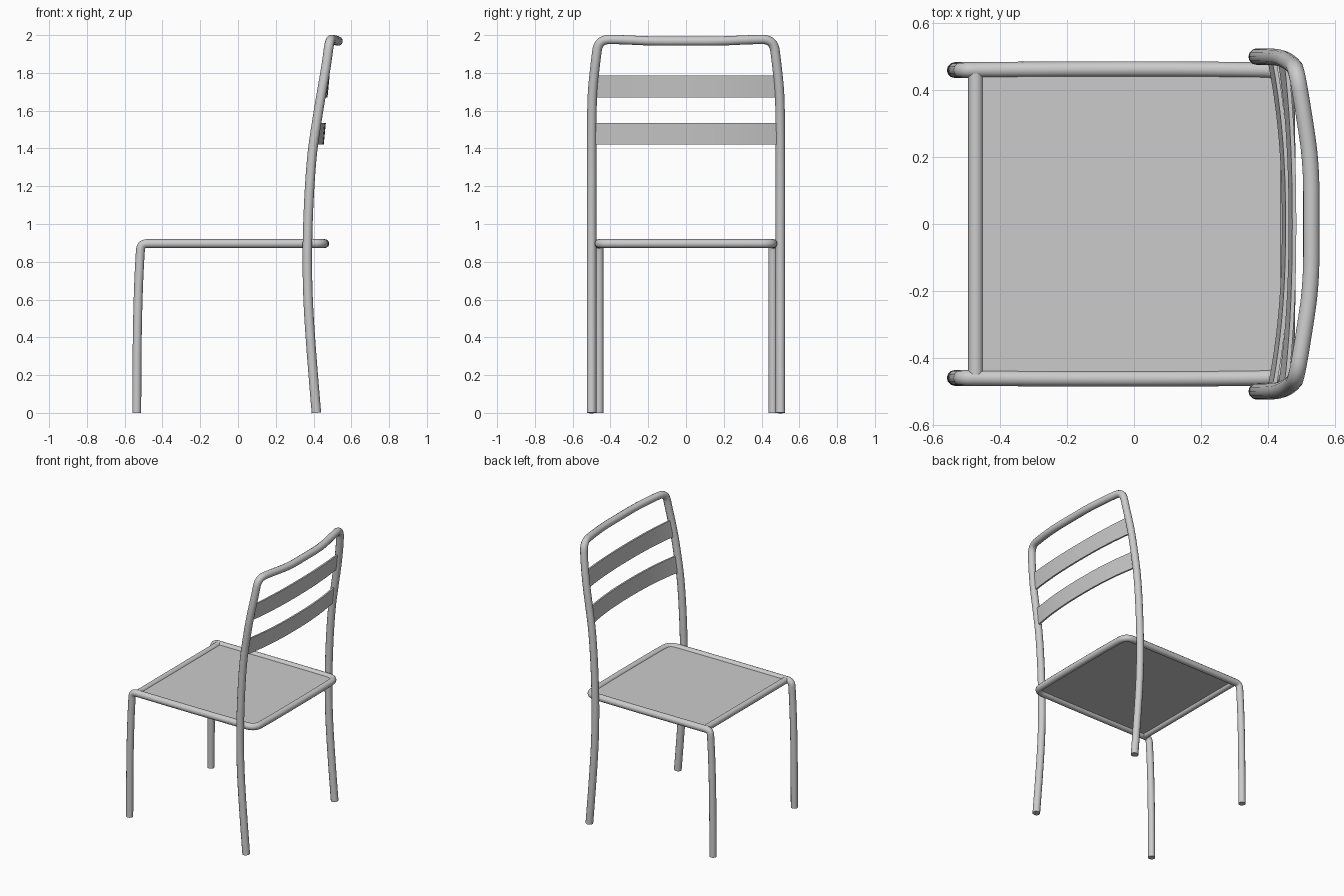
import bpy, bmesh

if "Cube" in bpy.data.objects:
    bpy.data.objects.remove(bpy.data.objects["Cube"])


def finish(obj, angle=0.7):
    bpy.ops.object.select_all(action='DESELECT')
    obj.select_set(True)
    bpy.context.view_layer.objects.active = obj
    if obj.type == 'CURVE':
        bpy.ops.object.convert(target='MESH')
    bpy.ops.object.shade_smooth_by_angle(angle=angle)


def tube(name, points, radius):
    """Round tube along a quadratic NURBS control path."""
    cu = bpy.data.curves.new(name, 'CURVE')
    cu.dimensions = '3D'
    cu.bevel_depth = radius
    cu.bevel_resolution = 4
    cu.use_fill_caps = True
    sp = cu.splines.new('NURBS')
    sp.points.add(len(points) - 1)
    for p, co in zip(sp.points, points):
        p.co = (*co, 1)
    sp.order_u = min(3, len(points))
    sp.use_endpoint_u = True
    sp.resolution_u = 8
    obj = bpy.data.objects.new(name, cu)
    bpy.context.collection.objects.link(obj)
    finish(obj)


def mirrored(half, middle):
    return half + [middle] + [(x, -y, z) for x, y, z in reversed(half)]


def mesh_object(name, bm):
    bmesh.ops.recalc_face_normals(bm, faces=bm.faces)
    me = bpy.data.meshes.new(name)
    bm.to_mesh(me)
    bm.free()
    obj = bpy.data.objects.new(name, me)
    bpy.context.collection.objects.link(obj)
    return obj


# Front legs, side rails and rear seat rail: one bent tube
tube("seat_frame_and_front_legs", mirrored([
    (-0.536, 0.46, 0), (-0.535, 0.46, 0.35), (-0.528, 0.46, 0.65),
    (-0.519, 0.46, 0.83), (-0.514, 0.46, 0.896), (-0.45, 0.461, 0.896),
    (0, 0.463, 0.896), (0.34, 0.461, 0.896), (0.452, 0.458, 0.896),
    (0.458, 0.34, 0.896)], (0.46, 0, 0.896)), 0.0235)

# Back legs, posts and bowed top rail: one bent tube
tube("back_frame", mirrored([
    (0.415, 0.5, 0), (0.385, 0.5, 0.35), (0.366, 0.5, 0.68),
    (0.368, 0.5, 1.0), (0.388, 0.5, 1.35), (0.418, 0.499, 1.55),
    (0.443, 0.496, 1.7), (0.471, 0.479, 1.86), (0.485, 0.463, 1.978),
    (0.506, 0.34, 1.976), (0.53, 0.18, 1.968)], (0.53, 0, 1.968)), 0.025)

# Front crossbar
tube("front_crossbar", [(-0.473, -0.45, 0.896), (-0.473, 0.45, 0.896)], 0.0225)

# Seat panel with clipped rear corners
bm = bmesh.new()
half = [(-0.473, 0.455), (0.39, 0.455), (0.432, 0.435), (0.452, 0.39)]
outline = half + [(x, -y) for x, y in reversed(half)]
face = bm.faces.new([bm.verts.new((x, y, 0.894)) for x, y in outline])
ext = bmesh.ops.extrude_face_region(bm, geom=[face])
for v in ext["geom"]:
    if isinstance(v, bmesh.types.BMVert):
        v.co.z += 0.01
finish(mesh_object("seat_panel", bm))


# Bowed back slats
def slat(name, z0, z1, end0, end1, mid0, mid1, thick=0.012, n=20):
    bm = bmesh.new()
    rings = []
    for i in range(n + 1):
        t = 2 * i / n - 1
        bow = 1 - abs(t) ** 2.3
        a = end0 + (mid0 - end0) * bow
        b = end1 + (mid1 - end1) * bow
        h = thick / 2
        rings.append([bm.verts.new((x, 0.485 * t, z)) for x, z in
                      ((a - h, z0), (a + h, z0), (b + h, z1), (b - h, z1))])
    for r, s in zip(rings, rings[1:]):
        for k in range(4):
            m = (k + 1) % 4
            bm.faces.new((r[k], r[m], s[m], s[k]))
    bm.faces.new(rings[0])
    bm.faces.new(rings[-1])
    finish(mesh_object(name, bm))


slat("lower_slat", 1.42, 1.535, 0.406, 0.42, 0.448, 0.459)
slat("upper_slat", 1.67, 1.785, 0.437, 0.455, 0.468, 0.479)
